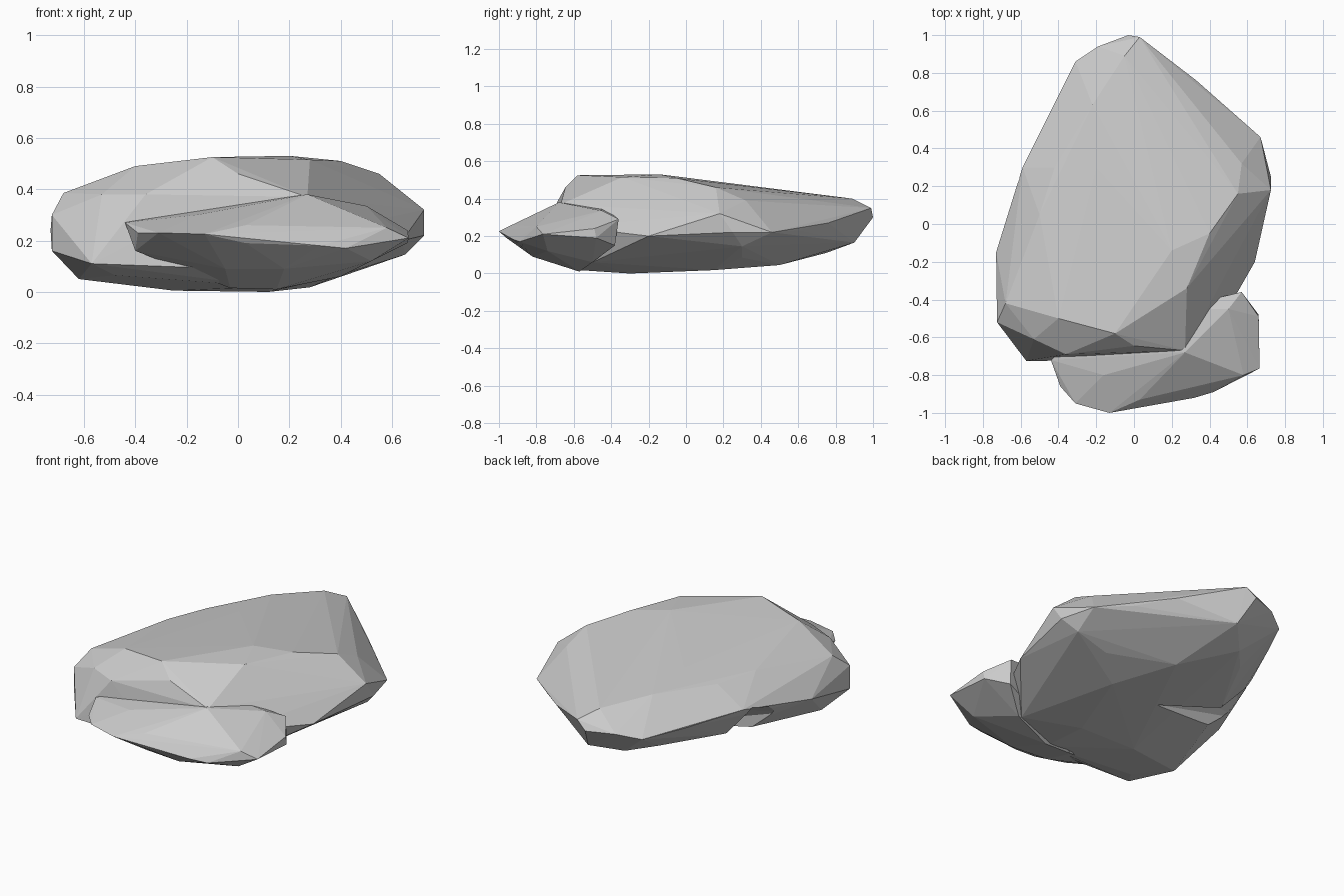
import bpy, bmesh


def hull(name, *groups):
    """Faceted convex chunk of stone around groups of points."""
    bm = bmesh.new()
    for group in groups:
        for p in group:
            bm.verts.new(p)
    res = bmesh.ops.convex_hull(bm, input=bm.verts[:])
    junk = {v for v in res["geom_interior"] + res["geom_unused"]
            if isinstance(v, bmesh.types.BMVert)}
    bmesh.ops.delete(bm, geom=list(junk), context='VERTS')
    bmesh.ops.recalc_face_normals(bm, faces=bm.faces[:])
    me = bpy.data.meshes.new(name)
    bm.to_mesh(me)
    bm.free()
    ob = bpy.data.objects.new(name, me)
    bpy.context.collection.objects.link(ob)
    return ob


def combine(target, other, operation):
    """Apply a boolean and discard the helper."""
    mod = target.modifiers.new(operation.lower(), 'BOOLEAN')
    mod.operation = operation
    mod.solver = 'EXACT'
    mod.object = other
    bpy.context.view_layer.objects.active = target
    bpy.ops.object.modifier_apply(modifier=mod.name)
    bpy.data.objects.remove(other)


# Main slab: widest outline, upper shoulder, underside
rim = [(-.03, 1, .30), (.03, .99, .35), (.33, .76, .27), (.50, .60, .23),
       (.67, .46, .22), (.725, .25, .22), (.725, .18, .32), (.64, -.20, .20),
       (.50, -.42, .22), (.40, -.62, .25), (-.36, -.71, .22), (-.57, -.725, .11),
       (-.03, -.72, .09), (-.725, -.52, .16), (-.725, -.52, .30), (-.73, -.15, .24),
       (-.59, .30, .31), (-.43, .62, .28), (-.31, .86, .27), (-.19, .94, .30)]
shoulder = [(-.05, .89, .40), (-.22, .63, .43), (.14, .62, .425), (.57, .32, .39),
            (.55, .16, .46), (.40, -.05, .51), (.28, -.34, .515), (.27, -.67, .37),
            (0, -.645, .46), (-.10, -.58, .525), (-.40, -.50, .49), (-.68, -.42, .385),
            (-.36, -.69, .38), (-.53, -.61, .38),
            (-.50, .05, .43), (-.42, .30, .42), (-.20, .30, .46), (.20, -.14, .53),
            (.08, .22, .48)]
underside = [(-.62, -.40, .05), (-.48, -.60, .065), (-.25, -.30, .005), (.12, -.30, 0),
             (.12, -.60, .02), (.28, .15, .018), (.12, .50, .045), (-.12, .75, .11),
             (.02, .90, .165), (.45, .30, .085), (.65, .30, .145), (-.42, .25, .10),
             (-.25, .60, .12), (.38, -.50, .06)]
rock = hull("rock", rim, shoulder, underside)

# Undercut in the left flank
notch = hull("flank_notch", [(-.85, 0, .0), (-.85, .38, .0), (-.76, .02, .24),
                             (-.70, .28, .31), (-.06, .12, .03), (-.30, .13, .17),
                             (-.30, .14, -.05), (-.53, .21, .30)])
combine(rock, notch, 'DIFFERENCE')

# Lower shelf along the front, with a blunt lobe at its right end
shelf_rim = [(-.44, -.72, .27), (-.39, -.86, .23), (-.31, -.95, .23), (-.13, -1, .225),
             (.03, -.96, .19), (.03, -.93, .26), (.32, -.92, .18), (.42, -.89, .17),
             (.58, -.80, .25), (.665, -.765, .21), (.66, -.48, .19), (.66, -.49, .24),
             (.57, -.36, .29)]
shelf_top = [(-.16, -.80, .30), (.27, -.68, .38), (.20, -.45, .36), (-.30, -.60, .30),
             (.50, -.45, .335)]
shelf_under = [(-.40, -.76, .16), (-.05, -.80, .09), (.18, -.82, .09), (.15, -.57, .01),
               (-.03, -.57, .015), (.40, -.50, .06), (.52, -.74, .12), (.56, -.38, .15)]
combine(rock, hull("front_shelf", shelf_rim, shelf_top, shelf_under), 'UNION')

# Flat facets throughout
for poly in rock.data.polygons:
    poly.use_smooth = False
